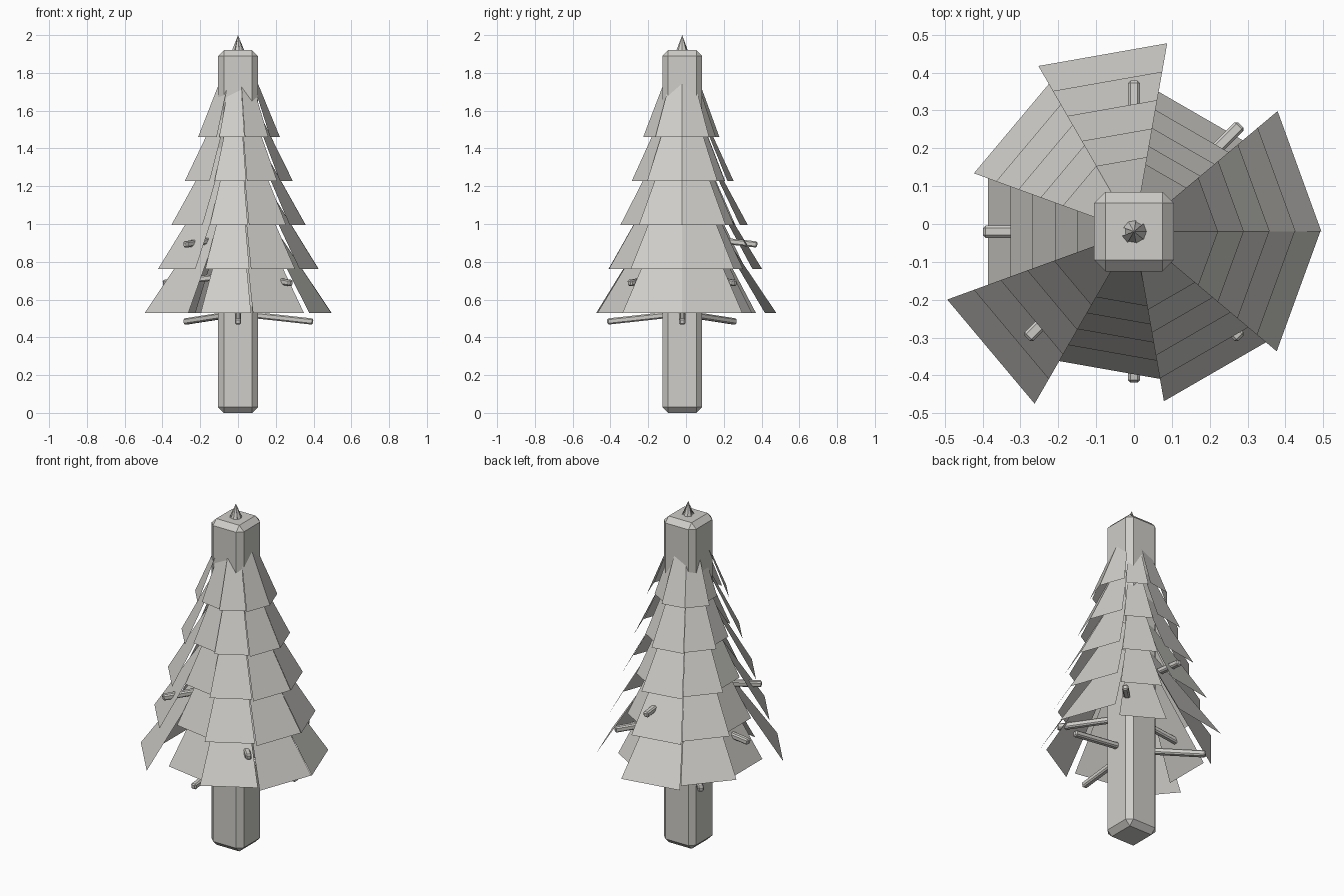
import bpy, bmesh
from math import radians, cos, sin, atan
from mathutils import Matrix, Vector

cube = bpy.data.objects.get("Cube")
if cube:
    bpy.data.objects.remove(cube, do_unlink=True)

CENTRE = Vector((0, -0.02, 0))

grey = bpy.data.materials.new("warm_grey")
grey.use_nodes = True
colour = (0.62, 0.61, 0.58, 1)
grey.diffuse_color = colour
grey.node_tree.nodes["Principled BSDF"].inputs["Base Color"].default_value = colour


def finish(bm, name):
    mesh = bpy.data.meshes.new(name)
    bm.to_mesh(mesh)
    bm.free()
    mesh.materials.append(grey)
    obj = bpy.data.objects.new(name, mesh)
    bpy.context.collection.objects.link(obj)
    return obj


def bevelled_box(name, size, bevel, matrix):
    bm = bmesh.new()
    bmesh.ops.create_cube(bm, size=1, matrix=Matrix.Diagonal((*size, 1)))
    bmesh.ops.bevel(bm, geom=bm.edges[:], offset=bevel, segments=1,
                    affect='EDGES', profile=0.5)
    bm.transform(matrix)
    return finish(bm, name)


# Trunk: a tall chamfered post
bevelled_box("trunk", (0.21, 0.21, 1.92), 0.03,
             Matrix.Translation(CENTRE + Vector((0, 0, 0.96))))

# Foliage: five tiers of flat triangular panels meeting at an apex
# Each pair is the rim radius of a panel on the top and bottom tiers
PANELS = [(0.222, 0.495), (0.18, 0.375), (0.2, 0.505), (0.2, 0.45), (0.16, 0.41),
          (0.225, 0.525), (0.2, 0.395), (0.21, 0.455), (0.222, 0.492)]
TIERS = 5
STEP = radians(360 / len(PANELS))

for tier in range(TIERS):
    t = tier / (TIERS - 1)
    rim_z = 1.46 - 0.93 * t
    apex_z = 2.0 - 0.73 * t
    bm = bmesh.new()
    for k, (top_r, bottom_r) in enumerate(PANELS):
        r = top_r + (bottom_r - top_r) * t
        corners = [CENTRE + Vector((r * cos(a), r * sin(a), rim_z))
                   for a in (k * STEP, (k + 1) * STEP)]
        apex = CENTRE + Vector((0, 0, apex_z))
        bm.faces.new([bm.verts.new(p) for p in (apex, *corners)])
    finish(bm, f"foliage_tier_{tier + 1}")

# Branches: eight sticks winding up the trunk, drooping slightly
LENGTH = 0.4
DROOP = atan(0.11)
for i in range(8):
    root_z = 0.527 + 0.204 * (i // 3)
    matrix = (Matrix.Translation(CENTRE + Vector((0, 0, root_z)))
              @ Matrix.Rotation(radians(135 * i), 4, 'Z')
              @ Matrix.Rotation(DROOP, 4, 'Y')
              @ Matrix.Translation((LENGTH / 2, 0, 0)))
    bevelled_box(f"branch_{i + 1}", (LENGTH, 0.033, 0.033), 0.007, matrix)
